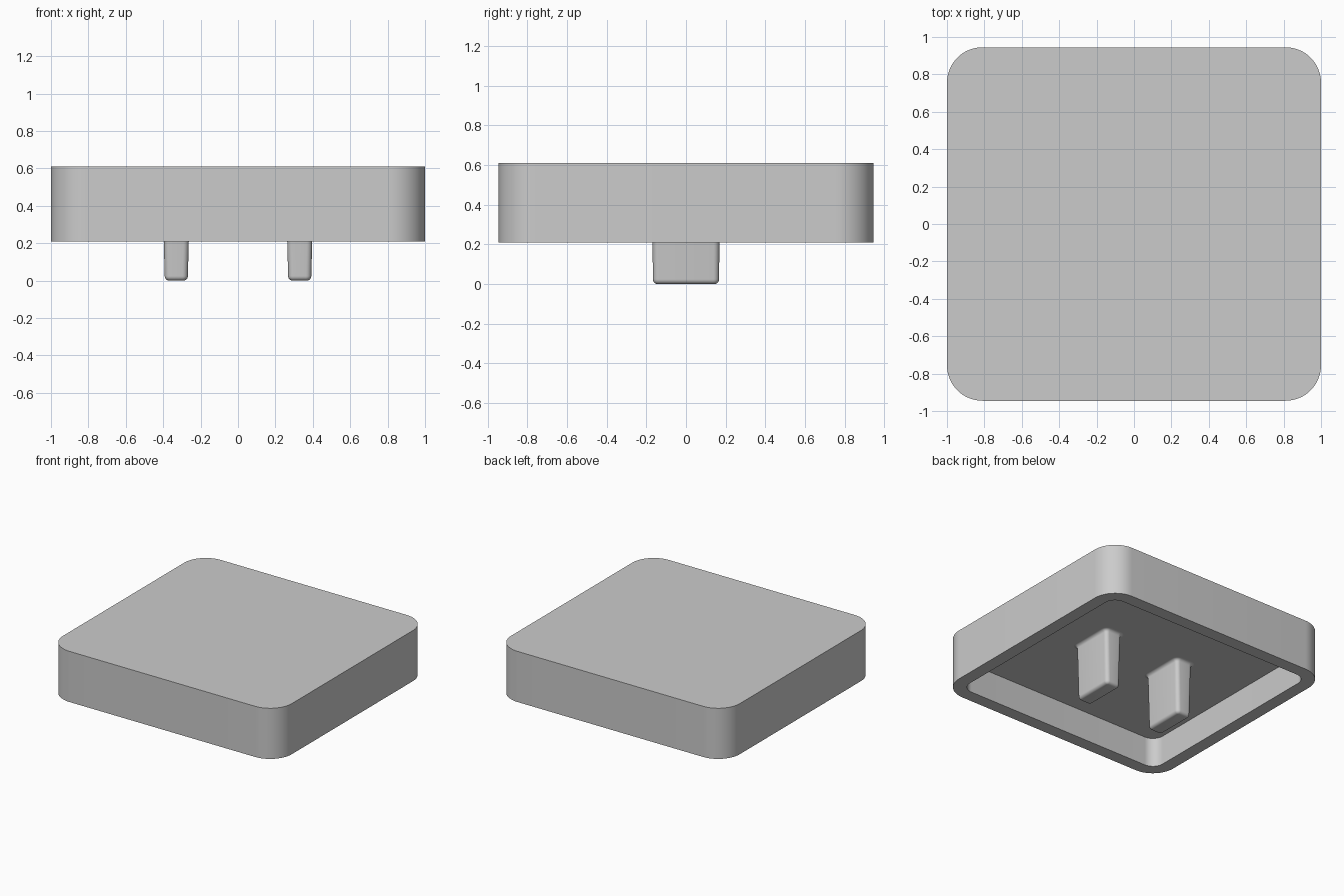
import bpy
import bmesh
import math

cube = bpy.data.objects.get("Cube")
if cube:
    bpy.data.objects.remove(cube)

# One plain grey material
grey = bpy.data.materials.new("light_grey")
grey.use_nodes = True
colour = (0.6, 0.6, 0.6, 1)
grey.diffuse_color = colour
grey.node_tree.nodes["Principled BSDF"].inputs["Base Color"].default_value = colour


def rounded_rect(hx, hy, r, steps):
    """Outline of a rounded rectangle, counter-clockwise."""
    points = []
    for corner, (sx, sy) in enumerate([(1, 1), (-1, 1), (-1, -1), (1, -1)]):
        for i in range(steps + 1):
            a = math.pi / 2 * (corner + i / steps)
            points.append((sx * (hx - r) + r * math.cos(a),
                           sy * (hy - r) + r * math.sin(a)))
    return points


def loft(name, rings, steps, x=0):
    """Join rounded rectangles (z, half x, half y, radius) and cap both ends."""
    bm = bmesh.new()
    loops = [[bm.verts.new((px, py, z)) for px, py in rounded_rect(hx, hy, r, steps)]
             for z, hx, hy, r in rings]
    n = len(loops[0])
    for a, b in zip(loops, loops[1:]):
        for i in range(n):
            j = (i + 1) % n
            bm.faces.new((a[i], a[j], b[j], b[i]))
    bm.faces.new(loops[0][::-1])
    bm.faces.new(loops[-1])
    bmesh.ops.recalc_face_normals(bm, faces=bm.faces)
    mesh = bpy.data.meshes.new(name)
    bm.to_mesh(mesh)
    bm.free()
    mesh.materials.append(grey)
    obj = bpy.data.objects.new(name, mesh)
    obj.location.x = x
    bpy.context.collection.objects.link(obj)
    bpy.ops.object.select_all(action='DESELECT')
    obj.select_set(True)
    bpy.context.view_layer.objects.active = obj
    bpy.ops.object.shade_smooth_by_angle(angle=math.radians(35))
    return obj


# Hollow cap: ceiling, inner wall, rim, outer wall and top
bottom, ceiling, top = 0.21, 0.44, 0.61
wall, radius = 0.1, 0.19
hx, hy = 1.0, 0.945
inner = (hx - wall, hy - wall, radius - wall)
outer = (hx, hy, radius)
loft("cap_shell", [(ceiling, *inner), (bottom, *inner),
                   (bottom, *outer), (top, *outer)], 16)

# Two mounting prongs: rounded tip, slight taper, flared root
fillet, arcs = 0.025, 6
px, py, pr = 0.062, 0.167, 0.03
prong = []
for i in range(arcs + 1):
    a = math.pi / 2 * i / arcs
    inset = fillet * (1 - math.sin(a))
    prong.append((fillet * (1 - math.cos(a)), px - inset, py - inset, pr - inset))
for i in range(arcs + 1):
    a = math.pi / 2 * i / arcs
    flare = fillet * (1 - math.cos(a))
    prong.append((ceiling - fillet * (1 - math.sin(a)),
                  px + 0.01 + flare, py + 0.003 + flare, pr + flare))
for side, x in (("left", 0.33), ("right", -0.33)):
    loft(side + "_prong", prong, 6, x)
